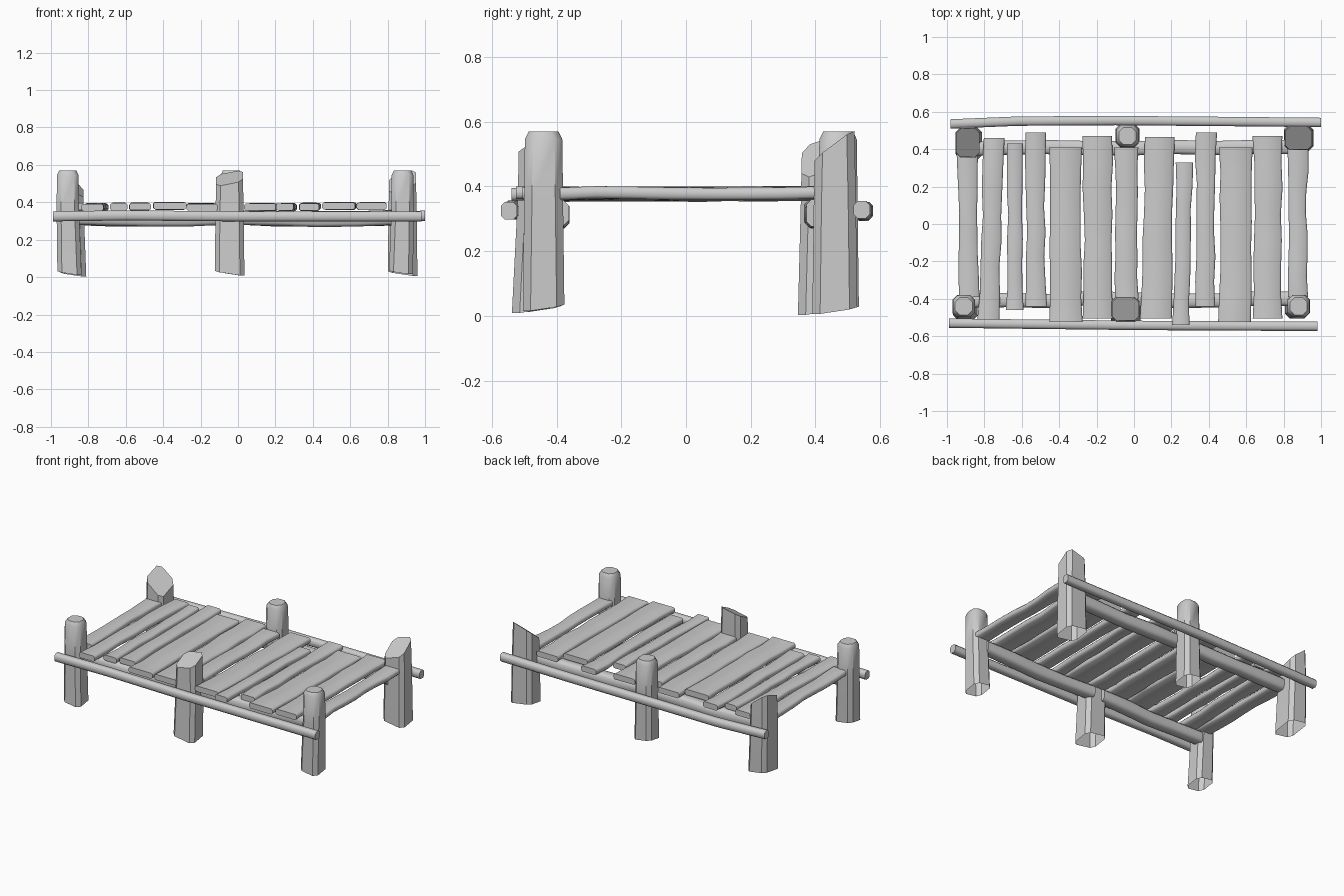
import bpy, bmesh, math, random
from mathutils import Vector

random.seed(4)
if "Cube" in bpy.data.objects:
    bpy.data.objects.remove(bpy.data.objects["Cube"])

GREY = (0.6, 0.6, 0.6, 1)
wood = bpy.data.materials.new("grey_wood")
wood.use_nodes = True
wood.diffuse_color = GREY
wood.node_tree.nodes["Principled BSDF"].inputs["Base Color"].default_value = GREY


def profile(hu, hv, c):
    """Rectangle with clipped corners, c is the corner size."""
    return [(s * u, t * v) for s, t, flip in ((1, 1, 0), (-1, 1, 1), (-1, -1, 0), (1, -1, 1))
            for u, v in (((hu, hv - c), (hu - c, hv))[::-1 if flip else 1])]


def loft(axis, sections, open_start=False):
    """Skin sections (centre, half u, half v, corner) along an axis."""
    iu, iv = [i for i in range(3) if i != axis]
    bm = bmesh.new()
    rings = []
    for centre, hu, hv, c in sections:
        ring = []
        for u, v in profile(hu, hv, c):
            p = Vector(centre)
            p[iu] += u
            p[iv] += v
            ring.append(bm.verts.new(p))
        rings.append(ring)
    for a, b in zip(rings, rings[1:]):
        for i in range(len(a)):
            j = (i + 1) % len(a)
            bm.faces.new((a[i], a[j], b[j], b[i]))
    if not open_start:
        bm.faces.new(rings[0])
    bm.faces.new(rings[-1])
    bmesh.ops.recalc_face_normals(bm, faces=bm.faces)
    return bm


def cut(bm, point, slope_x, slope_y, top, fill):
    """Trim along a sloping plane, removing what is above or below it."""
    geom = bm.verts[:] + bm.edges[:] + bm.faces[:]
    res = bmesh.ops.bisect_plane(bm, geom=geom, plane_co=point,
                                 plane_no=(-slope_x, -slope_y, 1),
                                 clear_outer=top, clear_inner=not top)
    if fill:
        edges = [e for e in res["geom_cut"] if isinstance(e, bmesh.types.BMEdge)]
        bmesh.ops.holes_fill(bm, edges=edges, sides=0)


def finish(name, bm, angle=50):
    mesh = bpy.data.meshes.new(name)
    bm.to_mesh(mesh)
    bm.free()
    mesh.materials.append(wood)
    obj = bpy.data.objects.new(name, mesh)
    bpy.context.collection.objects.link(obj)
    bpy.ops.object.select_all(action="DESELECT")
    obj.select_set(True)
    bpy.context.view_layer.objects.active = obj
    bpy.ops.object.shade_smooth_by_angle(angle=math.radians(angle))


def wobble(size):
    return random.uniform(-size, size)


# Posts: centre, half widths, foot shift and optional sloping top (point, slopes)
TOP = 0.57
posts = {
    "post_front_right": ((-0.91, -0.44), (0.06, 0.06), (0.01, -0.01), None),
    "post_front_middle": ((-0.045, -0.455), (0.075, 0.065), (0.0, -0.015),
                          ((0.02, -0.40, TOP), 0.2, 0.5)),
    "post_front_left": ((0.88, -0.44), (0.06, 0.06), (-0.01, 0.0), None),
    "post_back_right": ((-0.89, 0.435), (0.065, 0.08), (0.01, -0.005),
                        ((-0.95, 0.50, TOP), -0.8, 0.35)),
    "post_back_middle": ((-0.035, 0.47), (0.06, 0.06), (0.0, 0.0), None),
    "post_back_left": ((0.88, 0.46), (0.075, 0.065), (0.0, 0.0),
                       ((0.95, 0.51, TOP), 0.3, 0.75)),
}
for name, ((x, y), (hx, hy), (dx, dy), slope) in posts.items():
    c = 0.024
    sections = [((x + dx, y + dy, -0.03), hx + 0.005, hy + 0.005, c),
                ((x, y, 0.36), hx, hy, c)]
    if slope:
        sections.append(((x, y, 0.6), hx - 0.005, hy - 0.005, c))
    else:
        sections += [((x, y, 0.545), hx - 0.002, hy - 0.002, c),
                     ((x, y, TOP), hx - 0.014, hy - 0.014, c)]
    bm = loft(2, sections, open_start=True)
    if slope:
        cut(bm, *slope, top=True, fill=True)
    cut(bm, (x, y, 0.03 if y < 0 else 0.025), -0.15, 0.15, top=False, fill=False)
    finish(name, bm, 40)

# Long outer rails: x, y, z along each one
rails = {
    "rail_front": ((-0.99, -0.53, 0.325), (-0.6, -0.535, 0.33), (0, -0.542, 0.325),
                   (0.5, -0.545, 0.325), (0.98, -0.547, 0.325)),
    "rail_back": ((-0.98, 0.535, 0.325), (-0.62, 0.55, 0.32), (-0.1, 0.553, 0.325),
                  (0.5, 0.548, 0.325), (1.0, 0.543, 0.328)),
}
for name, path in rails.items():
    finish(name, loft(0, [(p, 0.025, 0.027, 0.012) for p in path]))

# Inner beams from post to post
for side, y in (("front", -0.405), ("back", 0.405)):
    for half, x0, x1 in (("right", -0.86, -0.07), ("left", 0.0, 0.85)):
        sections = []
        for i in range(5):
            t = i / 4
            sag = 0.008 * math.sin(t * math.pi)
            sections.append(((x0 + (x1 - x0) * t, y + wobble(0.008), 0.318 - sag),
                             0.038, 0.04 + wobble(0.003), 0.015))
        finish(f"beam_{side}_{half}", loft(0, sections))

# Deck planks: x at front, x at back, width, front end, back end
planks = [
    (-0.88, -0.89, 0.11, -0.39, 0.39), (-0.775, -0.75, 0.115, -0.51, 0.46),
    (-0.635, -0.635, 0.09, -0.46, 0.43), (-0.525, -0.525, 0.11, -0.44, 0.49),
    (-0.365, -0.37, 0.175, -0.525, 0.41), (-0.195, -0.195, 0.16, -0.505, 0.47),
    (-0.04, -0.04, 0.125, -0.40, 0.41), (0.12, 0.135, 0.165, -0.505, 0.465),
    (0.25, 0.27, 0.09, -0.54, 0.33), (0.38, 0.385, 0.11, -0.44, 0.49),
    (0.54, 0.545, 0.175, -0.525, 0.41), (0.715, 0.715, 0.155, -0.505, 0.47),
    (0.875, 0.875, 0.11, -0.39, 0.40),
]
for n, (xf, xb, width, y0, y1) in enumerate(planks, 1):
    sections = []
    z = 0.377 + wobble(0.003)
    for i in range(8):
        t = i / 7
        centre = (xf + (xb - xf) * t + wobble(0.004), y0 + (y1 - y0) * t, z + wobble(0.003))
        waist = 0.006 * math.sin(t * math.pi)
        sections.append((centre, width / 2 - waist + wobble(0.003), 0.019, 0.009))
    finish(f"plank_{n}", loft(1, sections))
